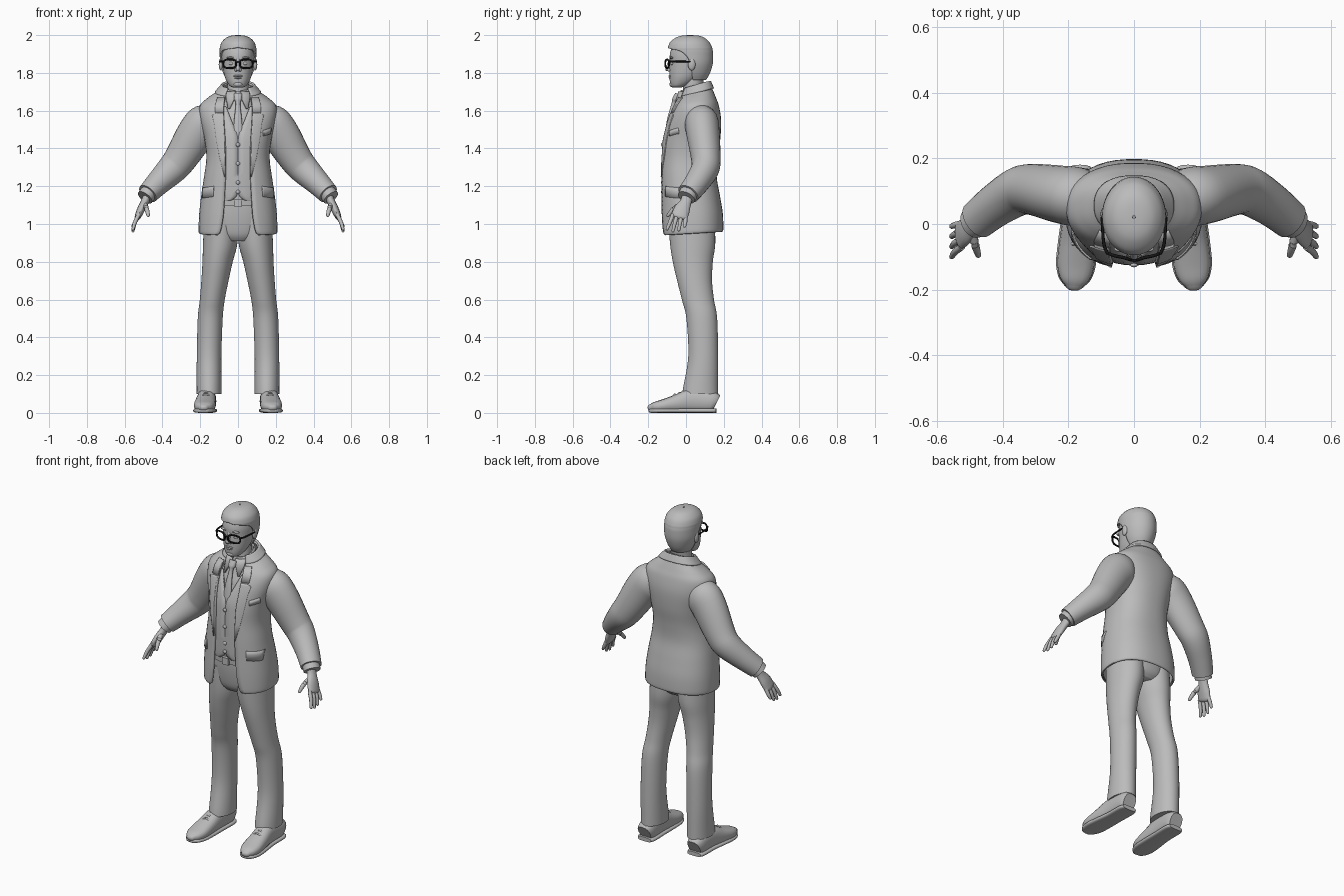
import bpy, bmesh, math
from mathutils import Vector

cube = bpy.data.objects.get("Cube")
if cube:
    bpy.data.objects.remove(cube, do_unlink=True)


def material(name, value):
    mat = bpy.data.materials.new(name)
    colour = (value, value, value, 1)
    mat.diffuse_color = colour
    mat.use_nodes = True
    for node in mat.node_tree.nodes:
        if node.type == 'BSDF_PRINCIPLED':
            node.inputs["Base Color"].default_value = colour
    return mat


GREY = material("clay grey", .5)
BLACK = material("frame black", .008)


def finish(name, bm, mat=GREY, thick=0, mirror=False):
    """Turn a bmesh into a smooth shaded object with its modifiers."""
    bmesh.ops.remove_doubles(bm, verts=bm.verts, dist=.0004)
    bmesh.ops.recalc_face_normals(bm, faces=bm.faces)
    mesh = bpy.data.meshes.new(name)
    bm.to_mesh(mesh)
    bm.free()
    mesh.shade_smooth()
    mesh.set_sharp_from_angle(angle=math.radians(50))
    mesh.materials.append(mat)
    obj = bpy.data.objects.new(name, mesh)
    bpy.context.collection.objects.link(obj)
    if thick:
        mod = obj.modifiers.new("Thickness", 'SOLIDIFY')
        mod.thickness = thick
        mod.offset = 0
    if mirror:
        obj.modifiers.new("Mirror", 'MIRROR')
    return obj


def smooth(rows, steps=5):
    """Pass a smooth curve through rows of equal length."""
    out = []
    for i in range(len(rows) - 1):
        a, b, c, d = (rows[max(0, min(len(rows) - 1, i + k))] for k in (-1, 0, 1, 2))
        for s in range(steps):
            t = s / steps
            out.append(tuple(
                q + t * (r - p + t * (2 * p - 5 * q + 4 * r - w + t * (3 * (q - r) + w - p))) / 2
                for p, q, r, w in zip(a, b, c, d)))
    return out + [tuple(rows[-1])]


def skin(name, rows, closed=True, **options):
    """Join rows of points with faces, capping the ends of closed shapes."""
    bm = bmesh.new()
    grid = [[bm.verts.new(p) for p in row] for row in rows]
    count = len(grid[0])
    for low, high in zip(grid, grid[1:]):
        for j in range(count if closed else count - 1):
            k = (j + 1) % count
            bm.faces.new((low[j], low[k], high[k], high[j]))
    if closed:
        bm.faces.new(grid[0])
        bm.faces.new(grid[-1])
    return finish(name, bm, **options)


def power(value, e):
    return math.copysign(abs(value) ** e, value)


def section(z, half, front, back, gap=0, tilt=0, cx=0, e=.85, count=40, shell=False):
    """Level outline, open at the front by the gap when it is a shell."""
    mid, depth = (front + back) / 2, (back - front) / 2
    ratio = max(0, min(1, gap / half))
    start = math.asin(ratio ** (1 / e)) if shell else 0
    span = 2 * (math.pi - start)
    points = []
    for i in range(count):
        a = start + span * i / (count - 1 if shell else count)
        y = mid - depth * power(math.cos(a), e)
        points.append((cx + half * power(math.sin(a), e), y, z + tilt * (y - mid)))
    return points


def loft(name, rows, shell=False, e=.85, **options):
    rings = [section(*r, e=e, shell=shell) for r in smooth(rows)]
    return skin(name, rings, closed=not shell, **options)


def tube(name, points, e=1, tip=True, steps=4, count=16, **options):
    """Sweep (x, y, z, side radius, depth radius) along a path."""
    path = smooth([p if len(p) == 5 else (*p, p[3]) for p in points], steps)
    rings = []
    for i, (x, y, z, a, b) in enumerate(path):
        ahead = Vector(path[min(i + 1, len(path) - 1)][:3])
        along = (ahead - Vector(path[max(i - 1, 0)][:3])).normalized()
        ref = Vector((1, 0, 0)) if abs(along.y) > .8 else Vector((0, 1, 0))
        side = along.cross(ref).normalized()
        up = side.cross(along)
        ends = [(0, 1)]
        if tip and i == len(path) - 1:
            ends += [(.45, .85), (.8, .5), (.9, .15)]
        for push, size in ends:
            centre = Vector((x, y, z)) + along * min(a, b) * push
            rings.append([centre + side * a * size * power(math.cos(t), e)
                          + up * b * size * power(math.sin(t), e)
                          for t in (2 * math.pi * k / count for k in range(count))])
    return skin(name, rings, **options)


def ball(name, place, size, **options):
    bm = bmesh.new()
    bmesh.ops.create_uvsphere(bm, u_segments=20, v_segments=12, radius=1)
    for v in bm.verts:
        v.co = Vector([c + p * s for c, p, s in zip(place, v.co, size)])
    return finish(name, bm, **options)


def panel(name, base, rows, slope=0, lift=.006, e=.85, **options):
    """Thin cloth piece lying on the front of a loft; rows are z, inner x, outer x."""
    dense, grid = smooth(base), []
    for z, inner, outer in rows:
        line = []
        for i in range(13):
            x = inner + (outer - inner) * i / 12
            height = z + slope * (x - inner)
            ring = min(dense, key=lambda r: abs(r[0] - height))
            nxt = min((r for r in dense if r is not ring), key=lambda r: abs(r[0] - height))
            t = (height - ring[0]) / (nxt[0] - ring[0])
            half, front, back = (p + t * (q - p) for p, q in zip(ring[1:4], nxt[1:4]))
            curve = max(0, 1 - min(1, x / half) ** (2 / e)) ** (e / 2)
            y = (front + back) / 2 - (back - front) / 2 * curve
            line.append((x * 1.02, y - lift, height))
        grid.append(line)
    return skin(name, grid, closed=False, thick=.009, **options)


# Trousers, belt and shoes
loft("trouser_leg", [
    (.1, .066, -.02, .17, 0, 0, .153), (.13, .066, -.016, .17, 0, 0, .153),
    (.3, .065, .012, .17, 0, 0, .153), (.5, .066, .002, .165, 0, 0, .147),
    (.6, .066, -.022, .148, 0, 0, .136), (.7, .072, -.047, .138, 0, 0, .122),
    (.8, .08, -.07, .142, 0, 0, .108), (.9, .091, -.085, .155, 0, 0, .094),
    (1.05, .09, -.095, .15, 0, 0, .088)], e=1, mirror=True)
loft("trouser_seat", [(.91, .09, -.06, .12), (.95, .14, -.085, .15), (1.05, .165, -.102, .155),
                      (1.16, .15, -.108, .14)])
loft("belt", [(1.095, .16, -.114, .145), (1.13, .155, -.116, .142)])
skin("belt_buckle", [section(z, .022, -.126, -.1, e=.3) for z in (1.092, 1.133)])
shoe = [(.165, .16, .05, .046, .04), (.165, .13, .06, .056, .05), (.167, .03, .065, .062, .05),
        (.172, -.05, .05, .047, .055), (.177, -.12, .038, .034, .057),
        (.181, -.165, .032, .026, .046), (.183, -.187, .028, .018, .028)]
tube("shoe", shoe, e=.8, mirror=True)
tube("shoe_sole", [(x, y, .012, .012, b + .004) for x, y, z, a, b in shoe], e=.6, mirror=True)
for step in range(3):
    y = -.01 - .025 * step
    tube("shoe_lace", [(.15, y, .108 + y * .3, .005), (.17, y, .117 + y * .3, .005),
                       (.19, y, .108 + y * .3, .005)], mirror=True)

# Shirt, tie and waistcoat
shirt = [(1.4, .12, -.1, .13), (1.55, .12, -.074, .13), (1.62, .1, -.05, .12),
         (1.68, .07, -.03, .1), (1.705, .064, -.024, .1)]
loft("shirt", shirt)
loft("shirt_collar", [(1.67, .074, -.036, .108, .012, .3), (1.725, .064, -.026, .1, .014, .3)],
     shell=True, thick=.008)
panel("collar_wing", shirt, [(1.7, .01, .058), (1.67, .014, .06), (1.61, .042, .05)],
      lift=.012, mirror=True)
tube("tie", [(0, -.045, 1.69, .022, .012), (0, -.058, 1.66, .021, .015),
             (0, -.066, 1.635, .012, .011), (0, -.092, 1.55, .021, .009),
             (0, -.108, 1.45, .027, .007)], tip=False)
vest = [(1.125, .145, -.113, .13, .035), (1.165, .145, -.118, .13, .001),
        (1.3, .14, -.121, .13, .001), (1.4, .14, -.117, .13, .001),
        (1.47, .145, -.109, .14, .004), (1.55, .15, -.085, .14, .035),
        (1.62, .14, -.055, .13, .062)]
loft("waistcoat", vest, shell=True, thick=.01)
for z in (1.42, 1.32, 1.22, 1.17):
    ball("waistcoat_button", (0, -.125, z), (.011, .007, .011))

# Jacket body, lapels, collar and pockets
jacket = [(.955, .198, -.122, .187, .115, .06), (.965, .203, -.127, .192, .095, .06),
          (1.05, .2, -.13, .189, .078, .04), (1.15, .189, -.13, .174, .071, 0),
          (1.25, .174, -.13, .157, .066, 0), (1.35, .162, -.127, .162, .065, 0),
          (1.45, .172, -.12, .176, .068, 0), (1.55, .196, -.093, .18, .074, 0),
          (1.62, .198, -.063, .168, .075, .05), (1.66, .16, -.042, .152, .07, .1),
          (1.695, .11, -.022, .135, .062, .2), (1.73, .078, -.01, .118, .05, .3)]
loft("jacket", jacket, shell=True, thick=.012)
panel("lapel", jacket, [(1.25, .066, .069), (1.35, .066, .094), (1.45, .069, .112),
                        (1.53, .074, .122), (1.575, .075, .132), (1.585, .075, .108)],
      mirror=True)
panel("lapel_collar", jacket, [(1.59, .075, .118), (1.63, .073, .118), (1.67, .068, .105)],
      mirror=True)
loft("jacket_collar", [(1.695, .118, -.03, .143, .066, .25), (1.735, .082, -.014, .126, .052, .3)],
     shell=True, thick=.012)
panel("pocket_flap", jacket, [(1.145, .128, .184), (1.18, .126, .183), (1.2, .126, .182)],
      slope=-.15, mirror=True)
panel("breast_pocket", jacket, [(1.465, .13, .168), (1.495, .13, .17)], slope=.35)

# Sleeves, cuffs and hands
tube("sleeve", [(.1, .075, 1.57, .05, .06), (.165, .082, 1.54, .1, .088),
                (.22, .09, 1.48, .102, .088), (.305, .105, 1.345, .087, .078),
                (.35, .1, 1.29, .08, .074), (.42, .058, 1.22, .066, .066),
                (.478, .012, 1.16, .056, .06)], tip=False, count=28, mirror=True)
tube("shirt_cuff", [(.465, .022, 1.175, .046, .05), (.492, .002, 1.14, .045, .049)],
     tip=False, count=24, mirror=True)
tube("palm", [(.47, .015, 1.17, .024, .032), (.492, .0, 1.12, .021, .03),
              (.512, -.02, 1.08, .021, .042), (.53, -.035, 1.04, .017, .044)], mirror=True)
for i, reach in enumerate((.965, .955, .96, .98)):
    root, end = -.069 + .023 * i, -.1 + .031 * i
    tube("finger", [(.525, root, 1.05, .011), (.545, (root + end) / 2, 1.01, .0105),
                    (.556, end, reach + .008, .008)], count=10, mirror=True)
tube("thumb", [(.497, -.02, 1.105, .016), (.484, -.065, 1.08, .013),
               (.475, -.095, 1.045, .009)], count=10, mirror=True)

# Head, face and hair
loft("neck", [(1.62, .062, -.03, .09), (1.7, .056, -.016, .085), (1.8, .056, -.015, .1)], e=1)
loft("head", [(1.722, .022, -.07, -.03), (1.73, .042, -.079, .0), (1.75, .057, -.085, .04),
              (1.78, .07, -.087, .075), (1.82, .079, -.088, .11), (1.86, .085, -.086, .125),
              (1.9, .087, -.085, .13), (1.94, .081, -.07, .122), (1.975, .055, -.03, .09)],
     e=.95)
loft("hair", [(1.765, .055, -.03, .102, .055), (1.8, .074, -.06, .122, .074),
              (1.85, .089, -.08, .137, .089), (1.9, .092, -.088, .139, .088),
              (1.922, .092, -.09, .136, .07), (1.935, .091, -.09, .133, .0),
              (1.96, .082, -.08, .12, 0), (1.982, .06, -.052, .095, 0),
              (1.992, .034, -.022, .066, 0), (1.995, .004, .016, .024, 0)],
     shell=True, e=1, thick=.01)
tube("nose", [(0, -.08, 1.87, .009), (0, -.09, 1.845, .01), (0, -.098, 1.82, .012)])
for name, place, size in (
        ("nostril", (.011, -.09, 1.815), (.009, .01, .008)),
        ("eye", (.035, -.074, 1.85), (.015, .009, .009)),
        ("eyebrow", (.037, -.076, 1.88), (.024, .01, .006)),
        ("ear", (.091, .03, 1.845), (.011, .02, .032))):
    ball(name, place, size, mirror=True)
ball("upper_lip", (0, -.084, 1.784), (.025, .009, .005))
ball("lower_lip", (0, -.083, 1.774), (.02, .009, .006))
ball("chin", (0, -.073, 1.74), (.024, .015, .015))

# Spectacles
rim = []
for k in range(26):
    a = 2 * math.pi * k / 24
    rim.append((.044 + .034 * power(math.cos(a), .7), -.1 + .01 * math.cos(a),
                1.848 + .023 * power(math.sin(a), .7), .005))
tube("spectacle_rim", rim, steps=1, count=8, mat=BLACK, mirror=True)
tube("spectacle_bridge", [(-.012, -.109, 1.855, .004), (0, -.111, 1.858, .004),
                          (.012, -.109, 1.855, .004)], count=8, mat=BLACK)
tube("spectacle_arm", [(.079, -.092, 1.86, .005), (.092, -.06, 1.86, .005),
                       (.098, .02, 1.86, .004)], count=8, mat=BLACK, mirror=True)
